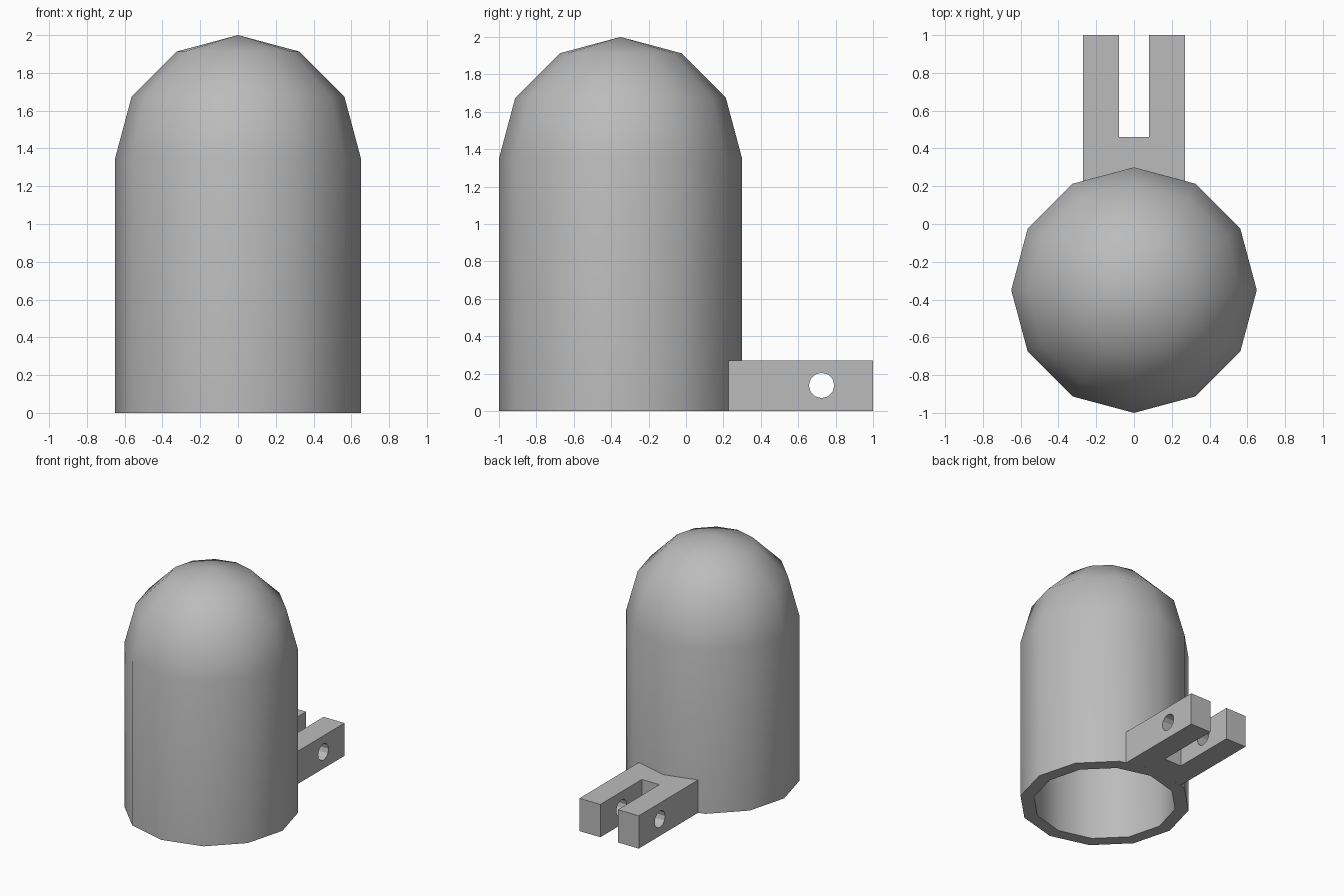
import bpy
import bmesh
from math import cos, sin, pi, radians

if "Cube" in bpy.data.objects:
    bpy.data.objects.remove(bpy.data.objects["Cube"])

SIDES = 12
CENTRE_Y = -0.35
OUTER, INNER = 0.65, 0.545
SPRING = 1.35          # height where the dome starts

grey = bpy.data.materials.new("plain_grey")
grey.use_nodes = True
grey.diffuse_color = (0.5, 0.5, 0.5, 1)
grey.node_tree.nodes["Principled BSDF"].inputs["Base Color"].default_value = (0.5, 0.5, 0.5, 1)


def make_object(name, bm):
    bmesh.ops.recalc_face_normals(bm, faces=bm.faces)
    mesh = bpy.data.meshes.new(name)
    bm.to_mesh(mesh)
    bm.free()
    mesh.materials.append(grey)
    obj = bpy.data.objects.new(name, mesh)
    bpy.context.collection.objects.link(obj)
    return obj


def smooth(obj):
    bpy.ops.object.select_all(action="DESELECT")
    obj.select_set(True)
    bpy.context.view_layer.objects.active = obj
    bpy.ops.object.shade_smooth_by_angle(angle=radians(35))


def dome_profile(radius):
    """Wall foot, then a quarter circle in three steps up to the apex."""
    arc = [(radius * cos(i * pi / 6), SPRING + radius * sin(i * pi / 6)) for i in range(4)]
    return [(radius, 0)] + arc


# Hollow domed shell, open underneath
bm = bmesh.new()
profile = dome_profile(OUTER)[::-1] + dome_profile(INNER)
verts = [bm.verts.new((r, CENTRE_Y, z)) for r, z in profile]
edges = [bm.edges.new(pair) for pair in zip(verts, verts[1:])]
bmesh.ops.spin(bm, geom=verts + edges, cent=(0, CENTRE_Y, 0), axis=(0, 0, 1),
               angle=2 * pi, steps=SIDES, use_duplicate=False)
bmesh.ops.remove_doubles(bm, verts=bm.verts, dist=0.001)
bmesh.ops.dissolve_degenerate(bm, edges=bm.edges, dist=0.001)
shell = make_object("domed_shell", bm)
smooth(shell)

# Forked hinge bracket, its root fitted to the shell wall
half = [(0.27, 0.228), (0.27, 1), (0.08, 1), (0.08, 0.46)]
outline = [(0, CENTRE_Y + OUTER)] + half + [(-x, y) for x, y in reversed(half)]
bm = bmesh.new()
base = bm.faces.new([bm.verts.new((x, y, 0)) for x, y in outline])
top = bmesh.ops.extrude_face_region(bm, geom=[base])["geom"]
bmesh.ops.translate(bm, verts=[v for v in top if isinstance(v, bmesh.types.BMVert)],
                    vec=(0, 0, 0.27))
bracket = make_object("hinge_bracket", bm)

# Pin hole through both prongs
bpy.ops.mesh.primitive_cylinder_add(vertices=12, radius=0.068, depth=1,
                                    location=(0, 0.725, 0.137), rotation=(0, pi / 2, 0))
cutter = bpy.context.object
cutter.name = "pin_hole_cutter"
cutter.data.materials.append(grey)
cutter.hide_render = True
cutter.hide_set(True)
hole = bracket.modifiers.new("pin_hole", "BOOLEAN")
hole.operation = "DIFFERENCE"
hole.solver = "EXACT"
hole.object = cutter
